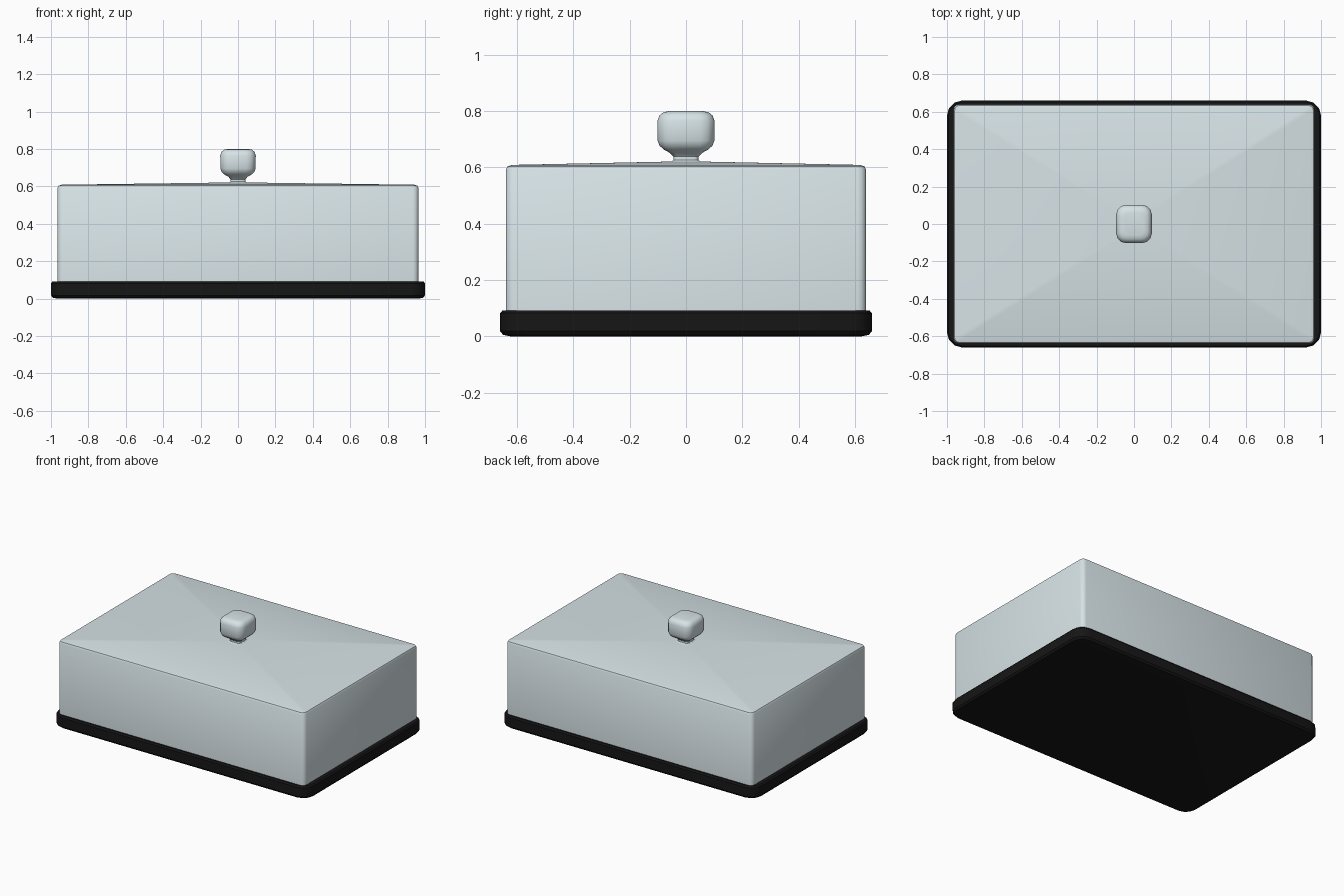
import bpy, bmesh, math

if "Cube" in bpy.data.objects:
    bpy.data.objects.remove(bpy.data.objects["Cube"])


def material(name, rgb):
    m = bpy.data.materials.new(name)
    m.diffuse_color = (*rgb, 1)
    m.use_nodes = True
    m.node_tree.nodes["Principled BSDF"].inputs["Base Color"].default_value = m.diffuse_color
    return m


def loft(name, sections, segs, mat, angle):
    """Stack rounded rectangles: (half_x, half_y, corner radius, z)."""
    bm = bmesh.new()
    rings = []
    for hx, hy, r, z in sections:
        ring = []
        for q, (sx, sy) in enumerate([(1, 1), (-1, 1), (-1, -1), (1, -1)]):
            for i in range(segs + 1):
                a = (q + i / segs) * math.pi / 2
                ring.append(bm.verts.new((sx * (hx - r) + r * math.cos(a),
                                          sy * (hy - r) + r * math.sin(a), z)))
        rings.append(ring)
    n = len(rings[0])
    for lo, hi in zip(rings, rings[1:]):
        for i in range(n):
            j = (i + 1) % n
            bm.faces.new((lo[i], lo[j], hi[j], hi[i]))
    bm.faces.new(rings[0][::-1])
    bm.faces.new(rings[-1])
    me = bpy.data.meshes.new(name)
    bm.to_mesh(me)
    bm.free()
    me.materials.append(mat)
    ob = bpy.data.objects.new(name, me)
    bpy.context.collection.objects.link(ob)
    bpy.ops.object.select_all(action='DESELECT')
    bpy.context.view_layer.objects.active = ob
    ob.select_set(True)
    bpy.ops.object.shade_smooth_by_angle(angle=math.radians(angle))
    return ob


black = material("black", (0.008, 0.008, 0.008))
glass = material("pale_blue", (0.68, 0.77, 0.8))

# Tray under the cover
loft("tray", [(0.965, 0.625, 0.06, 0.0), (0.99, 0.65, 0.075, 0.005),
              (1.0, 0.66, 0.08, 0.018), (1.0, 0.66, 0.08, 0.082),
              (0.992, 0.652, 0.075, 0.092)], 3, black, 30)

# Box cover with a softly rounded rim and a slightly peaked top
loft("cover", [(0.965, 0.64, 0.03, 0.085), (0.965, 0.64, 0.03, 0.592),
               (0.959, 0.634, 0.026, 0.604), (0.942, 0.617, 0.02, 0.609),
               (0.05, 0.05, 0.015, 0.621)], 3, glass, 40)

# Knob: flared foot, thin neck, squarish head
loft("knob", [(0.05, 0.055, 0.015, 0.618), (0.04, 0.044, 0.015, 0.626),
              (0.04, 0.044, 0.015, 0.638), (0.052, 0.058, 0.02, 0.652),
              (0.072, 0.078, 0.03, 0.663), (0.087, 0.094, 0.045, 0.677),
              (0.094, 0.101, 0.05, 0.695), (0.095, 0.102, 0.05, 0.765),
              (0.088, 0.094, 0.045, 0.785), (0.075, 0.08, 0.04, 0.796),
              (0.055, 0.06, 0.03, 0.8)], 3, glass, 40)
